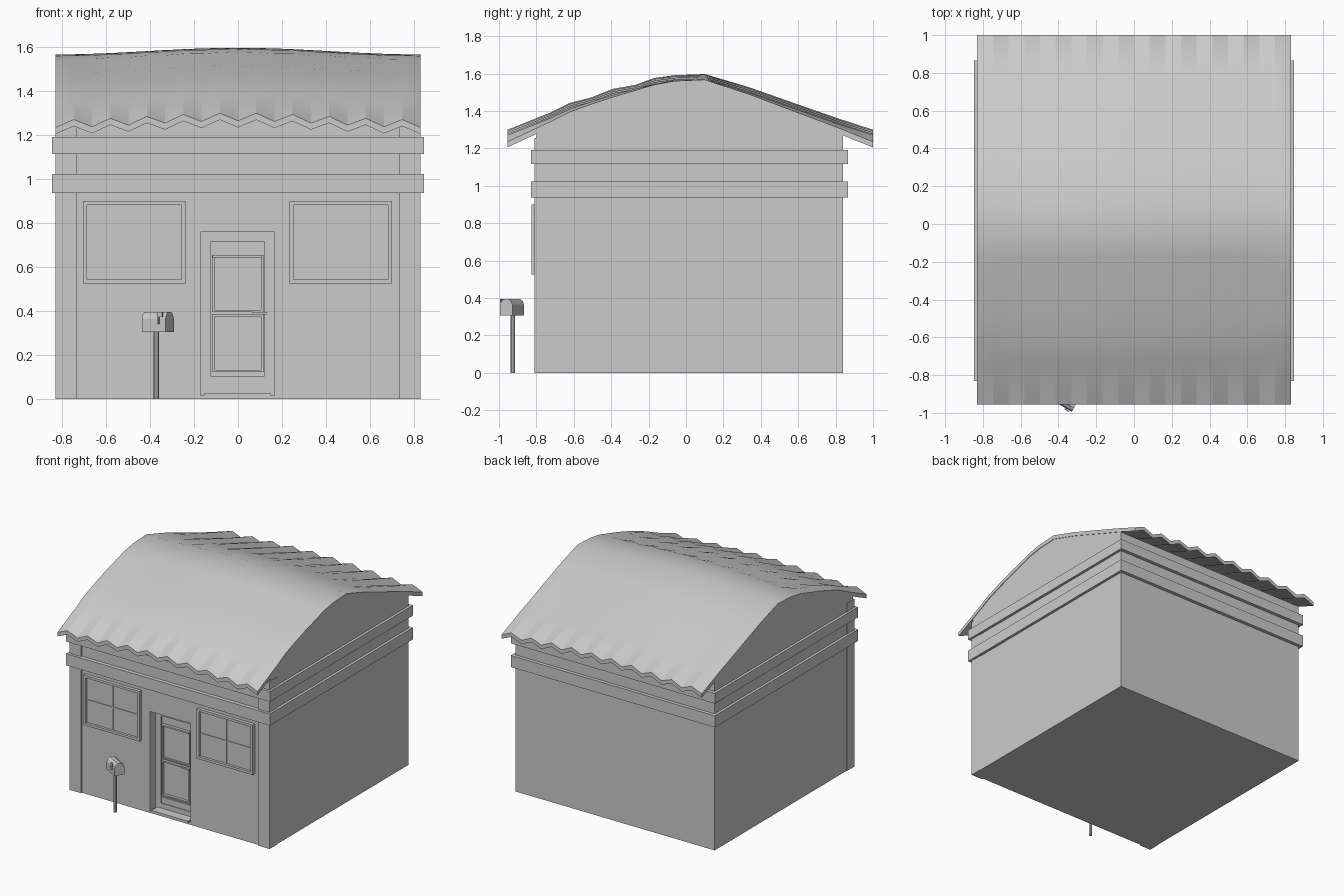
import bpy
import math

if "Cube" in bpy.data.objects:
    bpy.data.objects.remove(bpy.data.objects["Cube"])


def mesh_obj(name, verts, faces):
    me = bpy.data.meshes.new(name)
    me.from_pydata(verts, [], faces)
    ob = bpy.data.objects.new(name, me)
    bpy.context.collection.objects.link(ob)
    return ob


def box(name, x0, x1, y0, y1, z0, z1):
    v = [(x, y, z) for x in (x0, x1) for y in (y0, y1) for z in (z0, z1)]
    f = [(0, 1, 3, 2), (4, 6, 7, 5), (0, 4, 5, 1), (2, 3, 7, 6), (0, 2, 6, 4), (1, 5, 7, 3)]
    return mesh_obj(name, v, f)


def prism(name, profile, x0, x1):
    """Extrude a counter-clockwise (y, z) profile along x."""
    n = len(profile)
    v = [(x, y, z) for x in (x0, x1) for y, z in profile]
    f = [tuple(range(n))[::-1], tuple(range(n, 2 * n))]
    f += [(i, (i + 1) % n, n + (i + 1) % n, n + i) for i in range(n)]
    return mesh_obj(name, v, f)


def frame(name, x0, x1, z0, z1, y0, y1, w):
    """Rectangular rim of width w in the xz plane."""
    box(name + "_left", x0, x0 + w, y0, y1, z0, z1)
    box(name + "_right", x1 - w, x1, y0, y1, z0, z1)
    box(name + "_bottom", x0 + w, x1 - w, y0, y1, z0, z0 + w)
    box(name + "_top", x0 + w, x1 - w, y0, y1, z1 - w, z1)


# Roof stations: y, height at the side edge, extra ripple mid-roof, corrugation
ROOF = [(-0.955, 1.235, 0, .035), (-0.73, 1.340, 0, .02), (-0.62, 1.395, .004, .015),
        (-0.51, 1.435, -.006, .013), (-0.39, 1.475, .004, .010), (-0.27, 1.510, -.008, .008),
        (-0.17, 1.540, .003, .004), (-0.06, 1.560, 0, .002), (0.10, 1.567, 0, 0),
        (0.33, 1.492, 0, .008), (0.56, 1.405, 0, .014), (0.80, 1.315, 0, .02),
        (1.0, 1.235, 0, .035)]
THICK, NX, HALF = 0.03, 21, 0.83


def roof_edge(y):
    for (ya, za, *_), (yb, zb, *_) in zip(ROOF, ROOF[1:]):
        if ya <= y <= yb:
            return za + (zb - za) * (y - ya) / (yb - ya)


# Corrugated, gently crowned roof
verts = []
for drop in (0, THICK):
    for y, z, ripple, amp in ROOF:
        for i in range(NX):
            x = -HALF + 2 * HALF * i / (NX - 1)
            crown = 0.5 * (1 + math.cos(math.pi * x / HALF))
            inner = 1 if abs(x) < 0.72 else 0
            verts.append((x, y, z + 0.03 * crown + ripple * inner + amp * (i % 2) - drop))
NY = len(ROOF)
L = NX * NY
faces = []
for j in range(NY - 1):
    for i in range(NX - 1):
        a = j * NX + i
        q = (a, a + 1, a + NX + 1, a + NX)
        faces += [q, tuple(k + L for k in reversed(q))]
for i in range(NX - 1):
    b = (NY - 1) * NX + i
    faces += [(i, i + L, i + 1 + L, i + 1), (b, b + 1, b + 1 + L, b + L)]
for j in range(NY - 1):
    a, b = j * NX, j * NX + NX - 1
    faces += [(a, a + NX, a + NX + L, a + L), (b, b + L, b + NX + L, b + NX)]
roof = mesh_obj("roof", verts, faces)
bpy.context.view_layer.objects.active = roof
roof.select_set(True)
bpy.ops.object.shade_smooth_by_angle(angle=math.radians(30))
roof.select_set(False)

# Walls with gables that follow the underside of the roof
FRONT, BACK = -0.80, 0.84
ys = [BACK] + [r[0] for r in reversed(ROOF) if FRONT < r[0] < BACK] + [FRONT]
walls = prism("walls", [(FRONT, 0), (BACK, 0)] + [(y, roof_edge(y) - THICK) for y in ys],
              -0.826, 0.826)

# Doorway recess
cutter = box("doorway_cutter", -0.17, 0.165, -0.95, -0.72, 0.015, 0.76)
cutter.hide_render = True
cutter.hide_set(True)
cut = walls.modifiers.new("doorway", "BOOLEAN")
cut.object = cutter
cut.operation = 'DIFFERENCE'
cut.solver = 'EXACT'

# Front corner pilasters
for side, x0, x1 in (("left", -0.83, -0.735), ("right", 0.735, 0.83)):
    box("pilaster_" + side, x0, x1, -0.81, -0.72, 0, 1.255)

# Two wrap-around bands
for name, z0, z1 in (("lower_band", 0.937, 1.024), ("upper_band", 1.115, 1.192)):
    box(name, -0.846, 0.846, -0.83, 0.866, z0, z1)

# Windows with crossing bars
for side, x0 in (("left", -0.705), ("right", 0.235)):
    x1, z0, z1 = x0 + 0.465, 0.525, 0.90
    n = "window_" + side
    frame(n + "_frame", x0, x1, z0, z1, -0.825, -0.79, 0.018)
    box(n + "_glass", x0 + .018, x1 - .018, -0.806, -0.79, z0 + .018, z1 - .018)
    xm, zm = (x0 + x1) / 2, (z0 + z1) / 2
    box(n + "_upright_bar", xm - .004, xm + .004, -0.811, -0.8, z0 + .018, z1 - .018)
    box(n + "_cross_bar", x0 + .018, x1 - .018, -0.811, -0.8, zm - .004, zm + .004)

# Door leaf, panels, handle and sill
frame("door_casing", -0.17, 0.165, 0.015, 0.76, -0.735, -0.715, 0.045)
frame("door_lower_panel", -0.118, 0.115, 0.122, 0.385, -0.74, -0.715, 0.01)
frame("door_upper_panel", -0.118, 0.115, 0.395, 0.655, -0.732, -0.715, 0.01)
box("door_kick_plate", -0.125, 0.12, -0.73, -0.715, 0.06, 0.105)
box("door_top_ledge", -0.115, 0.11, -0.742, -0.715, 0.643, 0.655)
box("door_handle", 0.065, 0.13, -0.765, -0.752, 0.383, 0.395)
box("door_handle_stem", 0.11, 0.122, -0.755, -0.715, 0.383, 0.395)
box("door_sill", -0.155, 0.15, -0.805, -0.72, 0.01, 0.024)

# Mailbox turned towards the corner, on a thin post
arch = [(-.0375, -.045), (.0375, -.045), (.0375, .015), (.030, .033), (.014, .045),
        (-.014, .045), (-.030, .033), (-.0375, .015)]
parts = [prism("mailbox", arch, -0.0625, 0.0625),
         box("mailbox_flag_arm", 0.022, 0.03, -0.046, -0.037, -0.01, 0.042),
         box("mailbox_flag", 0.022, 0.05, -0.046, -0.040, 0.022, 0.044)]
for p in parts:
    p.location = (-0.365, -0.93, 0.35)
    p.rotation_euler.z = math.radians(-30)
bpy.ops.mesh.primitive_cylinder_add(vertices=8, radius=0.012, depth=0.31,
                                    location=(-0.372, -0.925, 0.155))
bpy.context.object.name = "mailbox_post"
